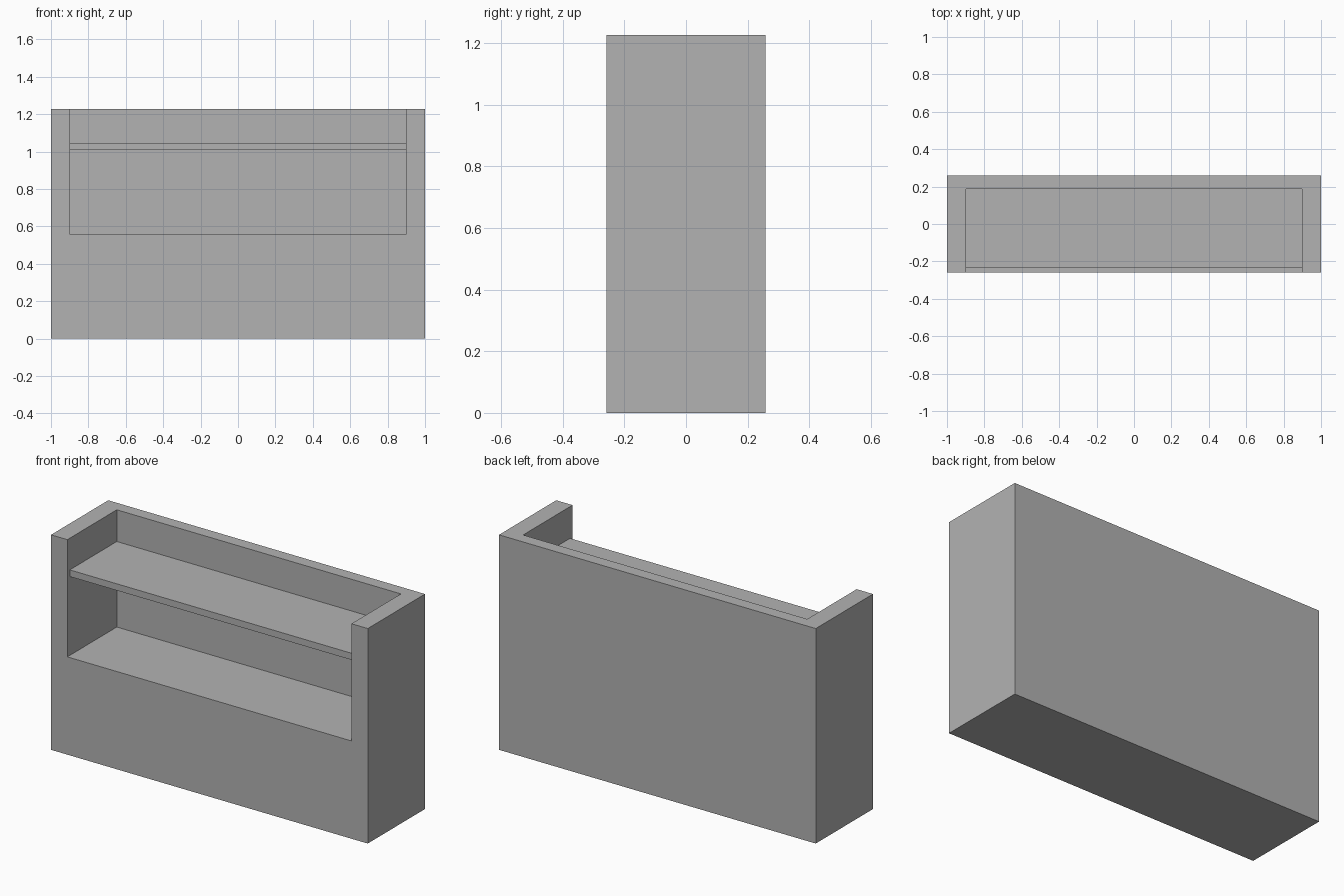
import bpy
from mathutils import Vector

default = bpy.data.objects.get("Cube")
if default:
    bpy.data.objects.remove(default, do_unlink=True)

# Single painted finish
GREY = (0.448, 0.448, 0.448, 1.0)
paint = bpy.data.materials.new("grey paint")
paint.use_nodes = True
paint.diffuse_color = GREY
paint.node_tree.nodes["Principled BSDF"].inputs["Base Color"].default_value = GREY

HALF_DEPTH, HEIGHT = 0.258, 1.227
INNER_X, INNER_BACK, DECK = 0.897, 0.188, 0.558


def box(name, low, high):
    """Axis-aligned box between two opposite corners."""
    low, high = Vector(low), Vector(high)
    bpy.ops.mesh.primitive_cube_add(size=1, location=(low + high) / 2)
    obj = bpy.context.object
    obj.name = obj.data.name = name
    obj.scale = high - low
    bpy.ops.object.transform_apply(location=False, rotation=False, scale=True)
    obj.data.materials.append(paint)
    return obj


# Carcass: solid block with a recess open to the front and top
carcass = box("counter_body", (-1, -HALF_DEPTH, 0), (1, HALF_DEPTH, HEIGHT))
cutter = box("recess_cutter", (-INNER_X, -1, DECK), (INNER_X, INNER_BACK, 2))
cutter.hide_render = True
cut = carcass.modifiers.new("recess", "BOOLEAN")
cut.operation, cut.solver, cut.object = "DIFFERENCE", "EXACT", cutter
bpy.context.view_layer.objects.active = carcass
bpy.ops.object.modifier_apply(modifier=cut.name)
bpy.data.objects.remove(cutter, do_unlink=True)

# Shelf spanning the recess, set slightly back from the front
box("shelf", (-INNER_X, -0.236, 1.008), (INNER_X, INNER_BACK, 1.046))
